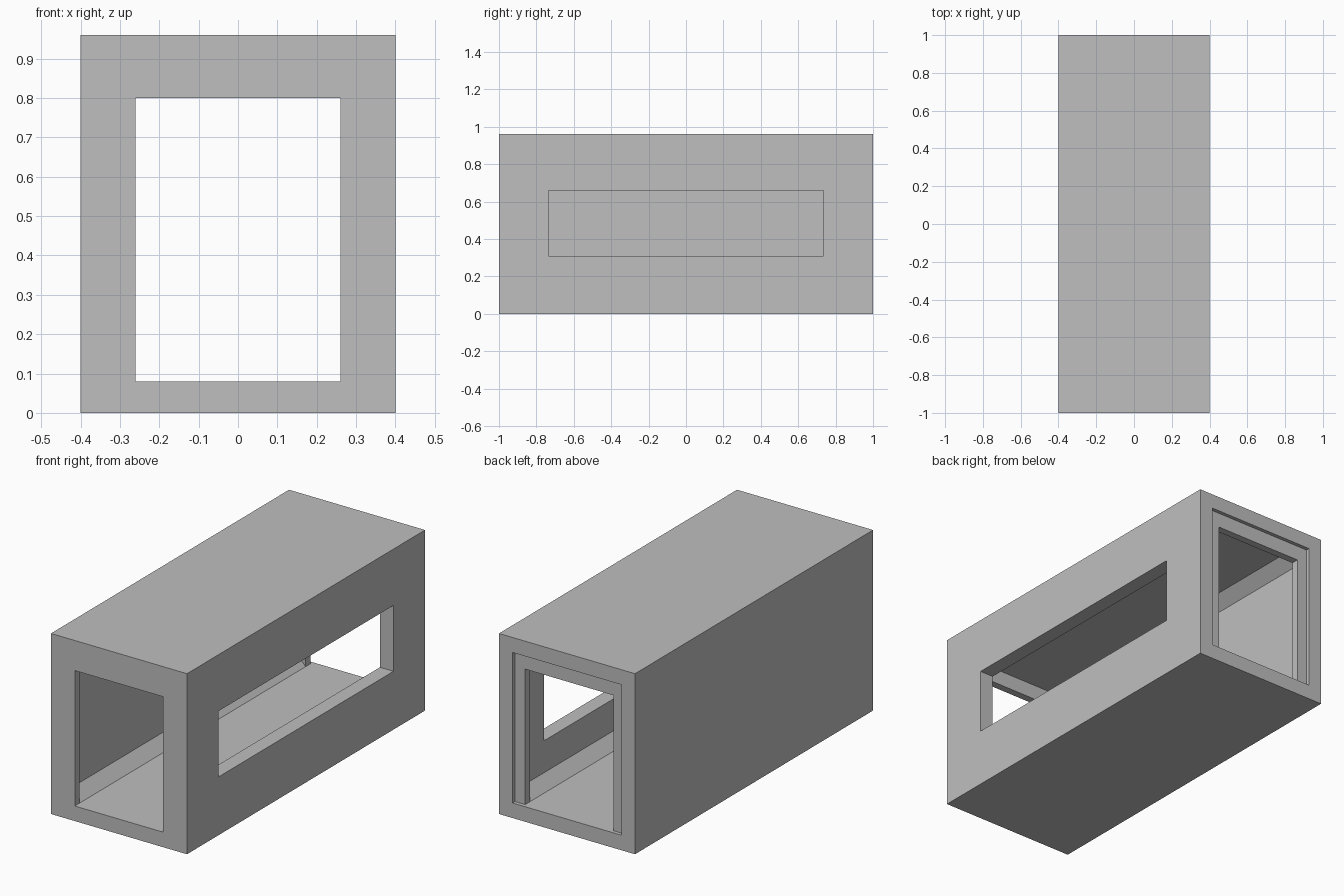
import bpy
import bmesh

cube = bpy.data.objects.get("Cube")
if cube:
    bpy.data.objects.remove(cube, do_unlink=True)

# Single grey finish
grey = bpy.data.materials.new("plain_grey")
grey.use_nodes = True
colour = (0.52, 0.52, 0.52, 1)
grey.diffuse_color = colour
grey.node_tree.nodes["Principled BSDF"].inputs["Base Color"].default_value = colour

HALF_W, HALF_L, HEIGHT = 0.4, 1.0, 0.96
T = 0.08                       # panel thickness
IN = HALF_W - T                # inner wall face
LOW, TOP = T, HEIGHT - T       # inner floor and ceiling
FILLET = 0.06
DOOR = IN - FILLET             # half width of the end openings


def extrude(name, profile, y0, y1):
    """Extrude an (x, z) outline along y."""
    bm = bmesh.new()
    face = bm.faces.new([bm.verts.new((x, y0, z)) for x, z in profile])
    result = bmesh.ops.extrude_face_region(bm, geom=[face])
    verts = [v for v in result["geom"] if isinstance(v, bmesh.types.BMVert)]
    bmesh.ops.translate(bm, vec=(0, y1 - y0, 0), verts=verts)
    bmesh.ops.recalc_face_normals(bm, faces=bm.faces)
    mesh = bpy.data.meshes.new(name)
    bm.to_mesh(mesh)
    bm.free()
    mesh.materials.append(grey)
    obj = bpy.data.objects.new(name, mesh)
    bpy.context.collection.objects.link(obj)
    return obj


def slab(name, x0, x1, z0, z1, y0=-HALF_L, y1=HALF_L):
    return extrude(name, [(x0, z0), (x1, z0), (x1, z1), (x0, z1)], y0, y1)


# Main panels
slab("floor", -HALF_W, HALF_W, 0, LOW)
slab("roof", -HALF_W, HALF_W, TOP, HEIGHT)
slab("right_wall", -HALF_W, -IN, LOW, TOP)
window_wall = slab("left_wall", IN, HALF_W, LOW, TOP)

# Long window through the left wall
cutter = slab("window_cutter", IN - T, HALF_W + T, 0.31, 0.66, -0.735, 0.735)
cutter.hide_render = True
cutter.hide_viewport = True
cut = window_wall.modifiers.new("window", 'BOOLEAN')
cut.operation = 'DIFFERENCE'
cut.solver = 'EXACT'
cut.object = cutter

# Door surrounds: flush at the front, slightly recessed at the back
surround = [(-IN, LOW), (-DOOR, LOW), (-DOOR, TOP - T), (DOOR, TOP - T),
            (DOOR, LOW), (IN, LOW), (IN, TOP), (-IN, TOP)]
extrude("front_surround", surround, -HALF_L, -0.96)
extrude("back_surround", surround, 0.94, 0.98)

# Sloped corner strips along floor and ceiling
for side, s in (("right", -1), ("left", 1)):
    for level, z, up in (("floor", LOW, 1), ("ceiling", TOP, -1)):
        extrude(f"{side}_{level}_corner_strip",
                [(s * IN, z), (s * DOOR, z), (s * IN, z + up * FILLET)],
                -0.96, 0.94)
